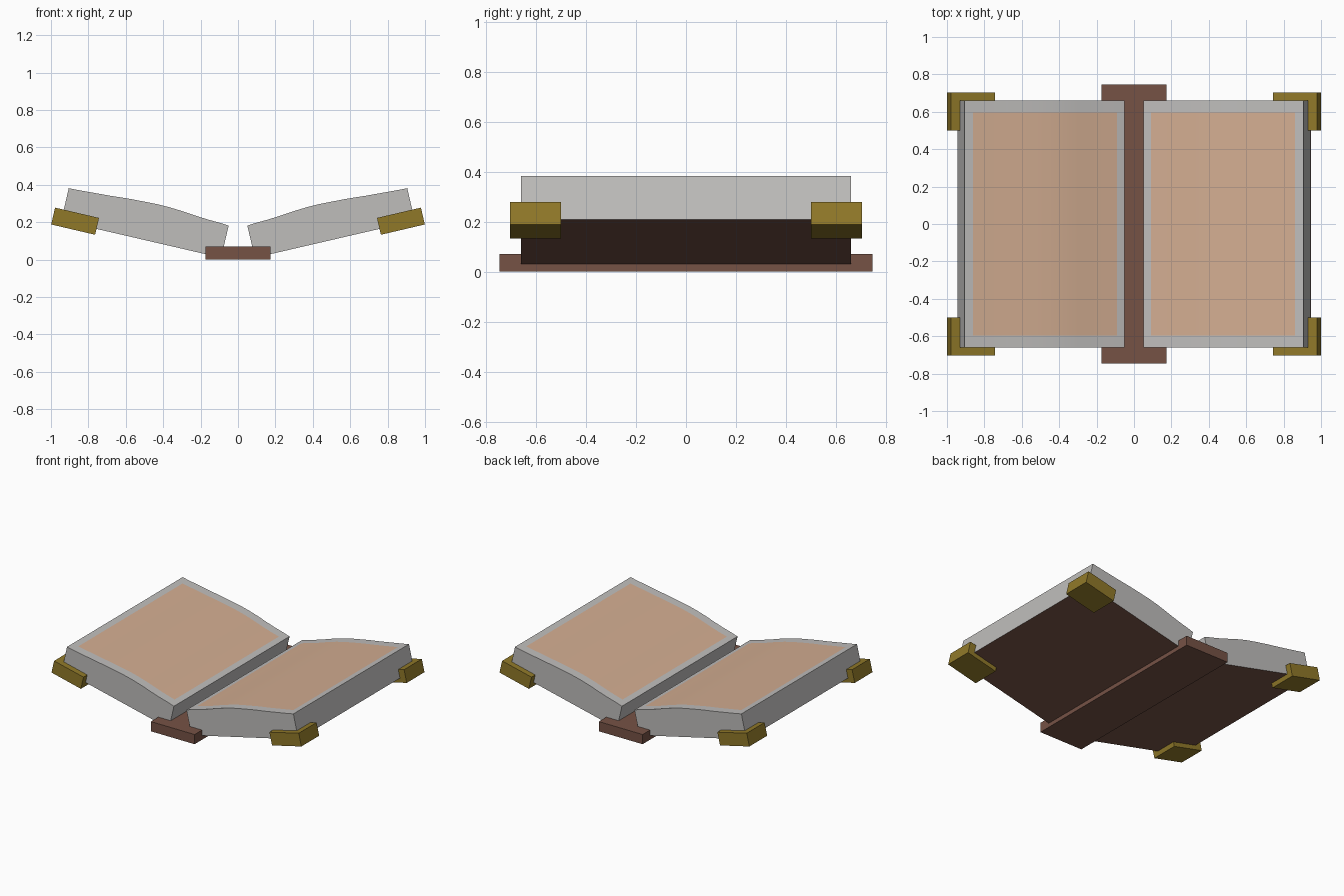
import bpy, bmesh

if "Cube" in bpy.data.objects:
    bpy.data.objects.remove(bpy.data.objects["Cube"])

def mat(name, rgb):
    m = bpy.data.materials.new(name)
    m.diffuse_color = (*rgb, 1)
    m.use_nodes = True
    m.node_tree.nodes["Principled BSDF"].inputs["Base Color"].default_value = m.diffuse_color
    return m

PAPER = mat("grey paper", (0.52, 0.51, 0.50))
TAN = mat("tan print", (0.65, 0.42, 0.285))
GOLD = mat("old gold", (0.28, 0.19, 0.022))
BROWN = mat("brown leather", (0.18, 0.085, 0.06))

def finish(bm, name, mats):
    bmesh.ops.recalc_face_normals(bm, faces=bm.faces)
    me = bpy.data.meshes.new(name)
    bm.to_mesh(me)
    bm.free()
    for m in mats:
        me.materials.append(m)
    ob = bpy.data.objects.new(name, me)
    bpy.context.collection.objects.link(ob)
    return ob

def extrude_profile(pts, ys):
    """Skin an xz outline along a list of y stations, with end caps."""
    bm = bmesh.new()
    rings = [[bm.verts.new((x, y, z)) for x, z in pts] for y in ys]
    n = len(pts)
    for a, b in zip(rings, rings[1:]):
        for i in range(n):
            j = (i + 1) % n
            bm.faces.new((a[i], a[j], b[j], b[i]))
    bm.faces.new(rings[0])
    bm.faces.new(rings[-1])
    return bm

# spine
sp = [(-0.175, 0), (0.175, 0), (0.175, 0.07), (-0.175, 0.07)]
finish(extrude_profile(sp, (-0.745, 0.745)), "spine", [BROWN])

# page top curve, from gutter to outer edge, with cuts at the print border
top = [(0.05, 0.182), (0.09, 0.195), (0.16, 0.214), (0.23, 0.236), (0.30, 0.260),
       (0.37, 0.281), (0.43, 0.296), (0.50, 0.310), (0.59, 0.327), (0.68, 0.341),
       (0.77, 0.357), (0.86, 0.373), (0.905, 0.382)]
page = [(0.09, 0.010), (0.945, 0.208)] + top[::-1]
corner = [(0.764, 0.133), (0.999, 0.188), (0.978, 0.278), (0.743, 0.223)]

for side, s in (("left", -1), ("right", 1)):
    # page block with printed top and leather underside
    bm = extrude_profile([(s * x, z) for x, z in page], (-0.66, -0.595, 0.595, 0.66))
    bmesh.ops.recalc_face_normals(bm, faces=bm.faces)
    for f in bm.faces:
        c = f.calc_center_median()
        if f.normal.z < -0.8:
            f.material_index = 2
        elif f.normal.z > 0.8 and abs(c.y) < 0.5 and 0.09 < abs(c.x) < 0.86:
            f.material_index = 1
    ob = finish(bm, side + "_pages", [PAPER, TAN, BROWN])
    bpy.context.view_layer.objects.active = ob
    ob.select_set(True)
    bpy.ops.object.shade_smooth_by_angle(angle=0.5)
    ob.select_set(False)
    # metal corner guards
    for end, t in (("front", -1), ("back", 1)):
        finish(extrude_profile([(s * x, z) for x, z in corner], (t * 0.5, t * 0.703)),
               f"{side}_{end}_corner_guard", [GOLD])
